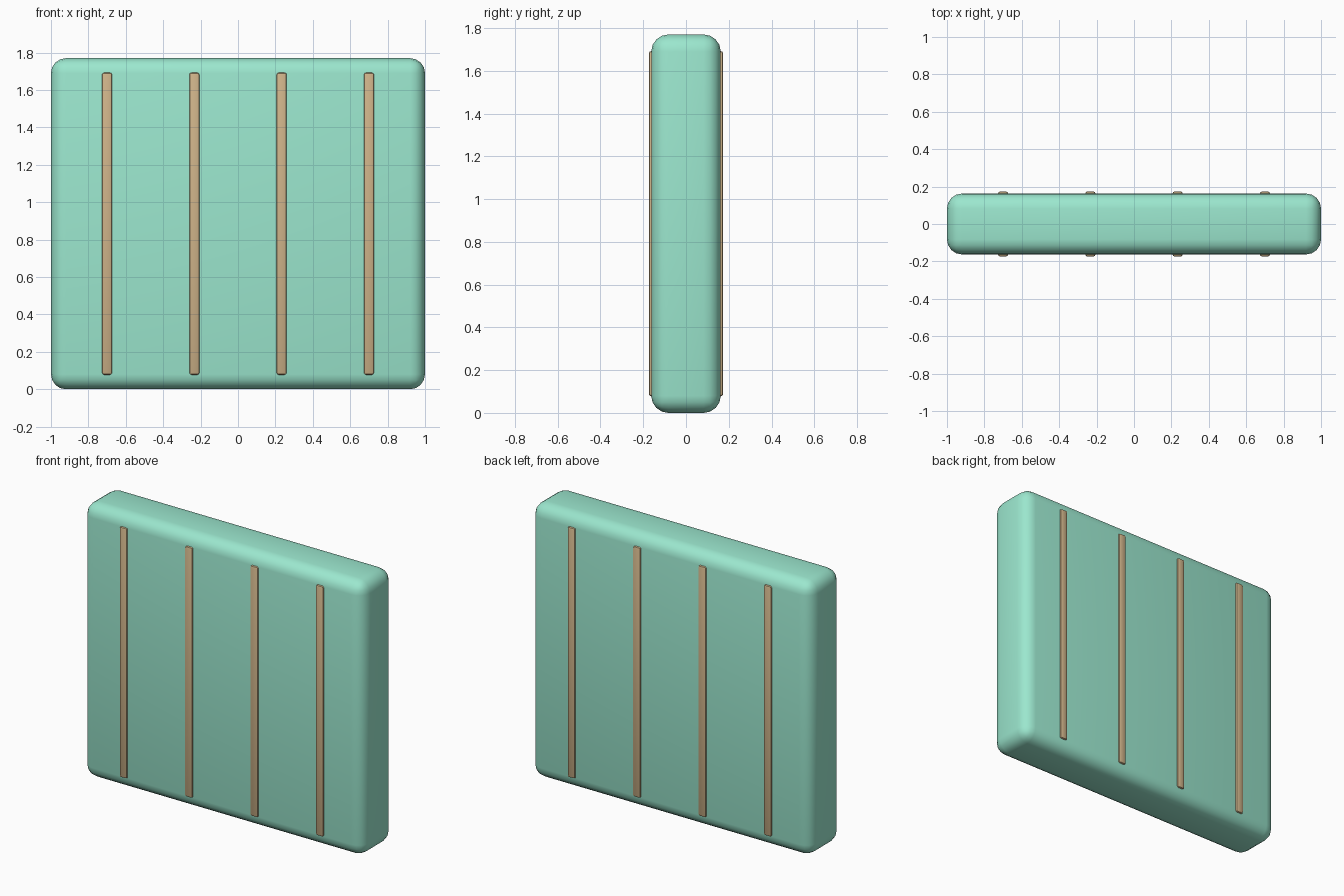
import bpy
from math import radians

if "Cube" in bpy.data.objects:
    bpy.data.objects.remove(bpy.data.objects["Cube"])


def rounded_box(name, size, centre, radius, segments, mat):
    bpy.ops.mesh.primitive_cube_add(size=1, location=centre)
    ob = bpy.context.object
    ob.name = name
    ob.scale = size
    bpy.ops.object.transform_apply(location=False, rotation=False, scale=True)
    mod = ob.modifiers.new("Bevel", 'BEVEL')
    mod.width = radius
    mod.segments = segments
    bpy.ops.object.modifier_apply(modifier=mod.name)
    ob.data.materials.append(mat)
    return ob


def material(name, colour):
    mat = bpy.data.materials.new(name)
    mat.diffuse_color = colour
    mat.use_nodes = True
    mat.node_tree.nodes["Principled BSDF"].inputs["Base Color"].default_value = mat.diffuse_color
    return mat


green = material("mint", (0.33, 0.80, 0.62, 1))
tan = material("tan", (0.62, 0.45, 0.25, 1))

# Padded panel with soft rounded edges
rounded_box("panel", (2, 0.325, 1.77), (0, 0, 0.885), 0.08, 4, green)
bpy.ops.object.shade_smooth_by_angle(angle=radians(40))

# Four vertical seam strips on the front and on the back
for side, y in (("front", -1), ("back", 1)):
    for i in range(4):
        x = -0.7 + i * 1.4 / 3
        rounded_box(f"{side}_strip_{i + 1}", (0.055, 0.04, 1.615),
                    (x, y * 0.154, 0.885), 0.012, 2, tan)
        bpy.ops.object.shade_smooth_by_angle(angle=radians(30))
